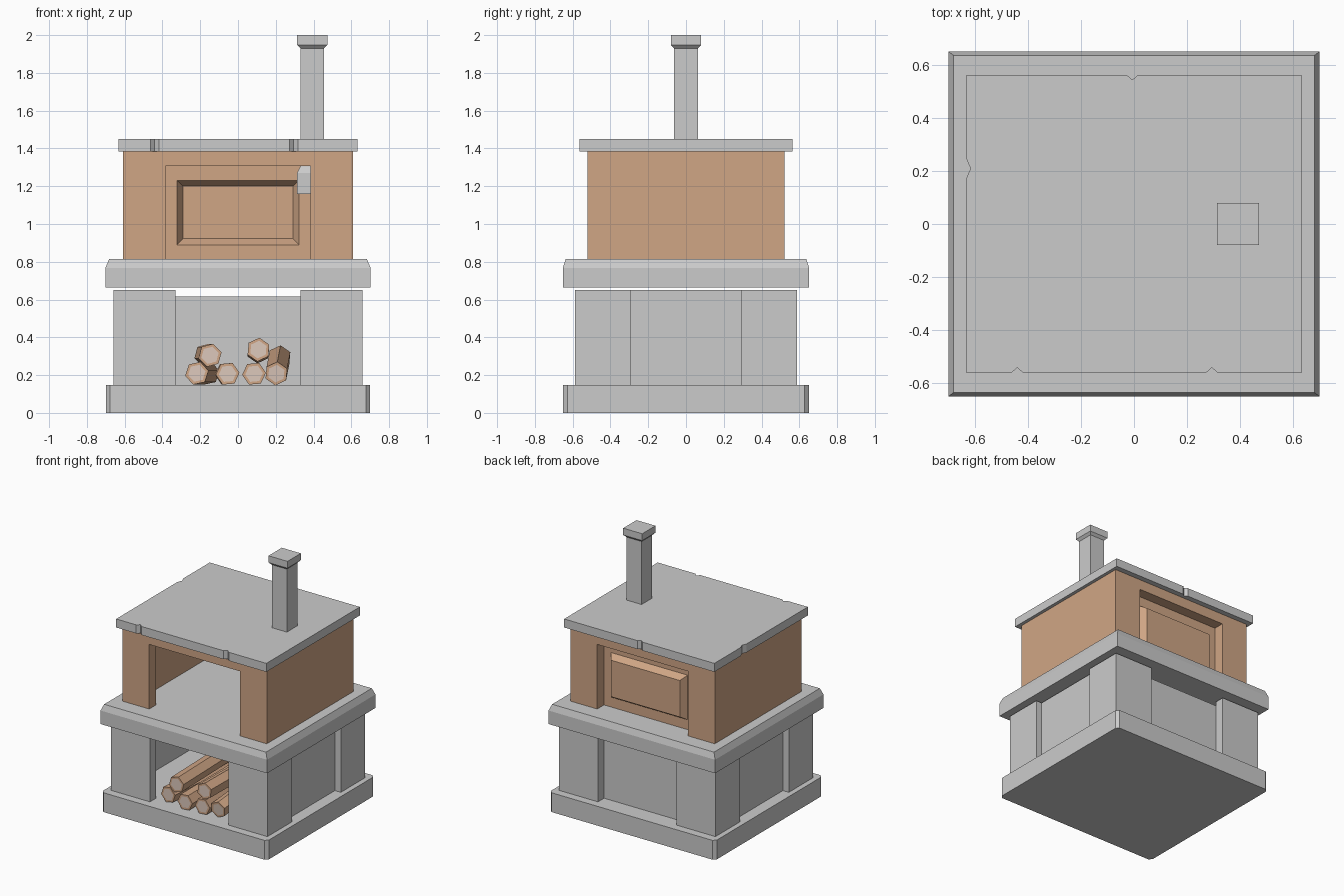
import bpy, bmesh, math
from mathutils import Vector

if "Cube" in bpy.data.objects:
    bpy.data.objects.remove(bpy.data.objects["Cube"])


def material(name, rgb):
    m = bpy.data.materials.new(name)
    m.diffuse_color = (*rgb, 1)
    m.use_nodes = True
    m.node_tree.nodes["Principled BSDF"].inputs["Base Color"].default_value = m.diffuse_color
    return m


CLAY = material("clay", (0.63, 0.38, 0.235))
PALE = material("cut_wood", (0.72, 0.58, 0.5))


def finish(name, bm, mats=(), recalc=True):
    if recalc:
        bmesh.ops.recalc_face_normals(bm, faces=bm.faces[:])
    me = bpy.data.meshes.new(name)
    bm.to_mesh(me)
    bm.free()
    for m in mats:
        me.materials.append(m)
    ob = bpy.data.objects.new(name, me)
    bpy.context.collection.objects.link(ob)
    return ob


def loft(name, rings, mats=(), start=True):
    """Skin matching rings of points and cap the ends."""
    bm = bmesh.new()
    loops = [[bm.verts.new(p) for p in r] for r in rings]
    n = len(loops[0])
    for a, b in zip(loops, loops[1:]):
        for i in range(n):
            j = (i + 1) % n
            bm.faces.new((a[i], a[j], b[j], b[i]))
    if start:
        bm.faces.new(loops[0][::-1])
    bm.faces.new(loops[-1])
    return finish(name, bm, mats, recalc=start)


def rect(hx, hy, z, cx=0, cy=0):
    return [(cx + sx * hx, cy + sy * hy, z) for sx, sy in ((-1, -1), (1, -1), (1, 1), (-1, 1))]


def prism_z(name, pts, z0, z1, mats=()):
    return loft(name, [[(x, y, z) for x, y in pts] for z in (z0, z1)], mats)


def prism_y(name, pts, y0, y1, mats=()):
    return loft(name, [[(x, y, z) for x, z in pts] for y in (y0, y1)], mats)


def box(name, x0, x1, y0, y1, z0, z1, mats=()):
    return prism_z(name, [(x0, y0), (x1, y0), (x1, y1), (x0, y1)], z0, z1, mats)


# Plinth with clipped corners
c = 0.022
prism_z("plinth", [(-.7 + c, -.65), (.7 - c, -.65), (.7, -.65 + c), (.7, .65 - c),
                   (.7 - c, .65), (-.7 + c, .65), (-.7, .65 - c), (-.7, -.65 + c)], 0, 0.147)

# L-shaped corner posts
L = [(.66, .588), (.33, .588), (.33, .515), (.61, .515), (.61, .295), (.66, .295)]
for sx in (-1, 1):
    for sy in (-1, 1):
        prism_z("corner_post", [(x * sx, y * sy) for x, y in L], 0.147, 0.65)
    # Side panels set back between the posts
    xs = sorted((sx * .59, sx * .61))
    box("side_panel", xs[0], xs[1], -.515, .515, 0.147, 0.65)
box("rear_panel", -.59, .59, .495, .515, 0.147, 0.617)

# Hearth slab with bevelled top edge
loft("hearth_slab", [rect(.702, .652, .665), rect(.702, .652, .768), rect(.682, .637, .815)])

# Oven chamber: front and back frames, side walls
Z0, Z1 = 0.815, 1.385
frame = [(-.608, Z0), (-.383, Z0), (-.383, 1.307), (.383, 1.307),
         (.383, Z0), (.608, Z0), (.608, Z1), (-.608, Z1)]
prism_y("oven_front_frame", frame, -.522, -.44, [CLAY])
prism_y("oven_back_frame", frame, .44, .522, [CLAY])
for s in (-1, 1):
    xs = sorted((s * .528, s * .608))
    box("oven_side_wall", xs[0], xs[1], -.44, .44, Z0, Z1, [CLAY])


# Back wall sheet with an outward pressed panel
def upright(hx, z0, z1, y):
    return [(hx, y, z0), (-hx, y, z0), (-hx, y, z1), (hx, y, z1)]


loft("oven_back_panel", [upright(.528, Z0, Z1, .44), upright(.322, .89, 1.23, .44),
                         upright(.291, .922, 1.2, .49)], [CLAY], start=False)

# Roof slab with chipped edges
prism_z("roof_slab", [(-.633, -.563), (-.464, -.563), (-.441, -.543), (-.419, -.563),
                      (.272, -.563), (.294, -.543), (.317, -.563), (.633, -.563),
                      (.633, .563), (.015, .563), (-.006, .545), (-.027, .563),
                      (-.633, .563), (-.633, .245), (-.618, .21), (-.633, .174)], Z1, 1.45)

# Chimney running down into the chamber
loft("chimney", [rect(h, h, z, .393, 0) for h, z in
                 ((.08, 1.16), (.08, 1.27), (.063, 1.305), (.063, 1.93), (.08, 1.948), (.08, 2.0))])


# Firewood: six-sided logs with pale cut ends
def log(a, b, r, turn):
    a, b = Vector(a), Vector(b)
    d = (b - a).normalized()
    u = d.cross(Vector((0, 0, 1))).normalized()
    v = u.cross(d)
    bm = bmesh.new()
    ends = []
    for p in (a, b):
        ends.append([bm.verts.new(p + r * (math.cos(t) * u + math.sin(t) * v))
                     for t in (math.radians(turn + 60 * i) for i in range(6))])
    for i in range(6):
        j = (i + 1) % 6
        bm.faces.new((ends[0][i], ends[0][j], ends[1][j], ends[1][i]))
    caps = [bm.faces.new(ends[0][::-1]), bm.faces.new(ends[1])]
    bmesh.ops.recalc_face_normals(bm, faces=bm.faces[:])
    bmesh.ops.inset_individual(bm, faces=caps, thickness=.016)
    for f in caps:
        f.material_index = 1
    finish("log", bm, [CLAY, PALE], recalc=False)


for a, b, turn in (((-.218, -.53, .21), (-.16, .32, .21), 12),
                   ((-.055, -.56, .207), (-.06, .30, .207), 5),
                   ((-.148, -.53, .305), (-.17, .32, .305), 15),
                   ((.085, -.55, .207), (.085, .30, .207), 5),
                   ((.108, -.56, .335), (.108, .30, .325), 25),
                   ((.203, -.53, .208), (.22, .28, .295), 25)):
    log(a, b, .063, turn)
